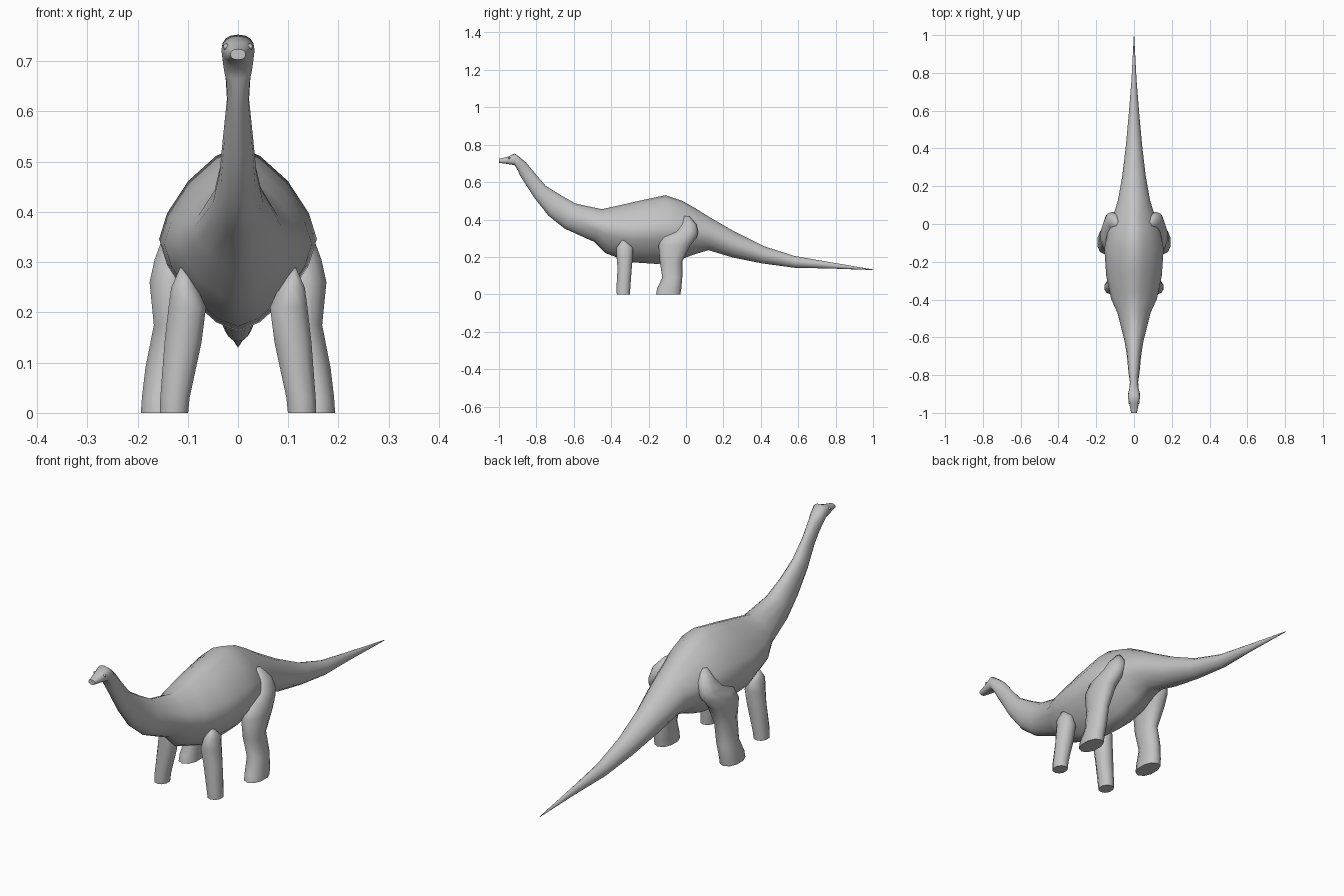
import bpy, bmesh, math
from mathutils import Vector

if "Cube" in bpy.data.objects:
    bpy.data.objects.remove(bpy.data.objects["Cube"], do_unlink=True)

# One plain grey skin
skin = bpy.data.materials.new("grey skin")
skin.use_nodes = True
colour = (0.55, 0.55, 0.55, 1)
skin.diffuse_color = colour
skin.node_tree.nodes["Principled BSDF"].inputs["Base Color"].default_value = colour


def oval(centre, up, side, roundness, sides):
    """Closed superellipse ring; low roundness gives a diamond section."""
    def bend(value):
        return math.copysign(abs(value) ** (2 / roundness), value)
    ring = []
    for i in range(sides):
        angle = math.tau * i / sides
        ring.append(centre + up * bend(math.cos(angle)) + side * bend(math.sin(angle)))
    return ring


def loft(name, rings, crease):
    """Skin a list of rings, cap both ends and shade smooth."""
    bm = bmesh.new()
    loops = [[bm.verts.new(point) for point in ring] for ring in rings]
    for low, high in zip(loops, loops[1:]):
        for i in range(len(low)):
            j = (i + 1) % len(low)
            bm.faces.new((low[i], low[j], high[j], high[i]))
    bm.faces.new(loops[0])
    bm.faces.new(loops[-1])
    bmesh.ops.recalc_face_normals(bm, faces=bm.faces)
    mesh = bpy.data.meshes.new(name)
    bm.to_mesh(mesh)
    bm.free()
    mesh.materials.append(skin)
    mesh.shade_smooth()
    mesh.set_sharp_from_angle(angle=math.radians(crease))
    obj = bpy.data.objects.new(name, mesh)
    bpy.context.collection.objects.link(obj)
    return obj


# Body sections: upper y, upper z, lower y, lower z, half width
head = [
    (-1, .724, -1, .703, .015),
    (-.95, .737, -.955, .697, .025),
    (-.915, .753, -.915, .69, .033),
    (-.885, .73, -.9, .665, .03),
]
neck = [
    (-.855, .705, -.89, .64, .025),
    (-.81, .65, -.865, .6, .022),
    (-.75, .58, -.81, .515, .03),
    (-.67, .53, -.735, .42, .037),
    (-.59, .485, -.65, .352, .05),
]
trunk = [
    (-.45, .455, -.49, .28, .088),
    (-.36, .475, -.43, .22, .122),
    (-.25, .5, -.3, .172, .147),
    (-.11, .53, -.15, .162, .157),
    (-.02, .5, -.05, .178, .138),
    (.05, .46, .04, .212, .11),
]
tail = [
    (.13, .41, .12, .236, .085),
    (.26, .335, .25, .197, .062),
    (.42, .256, .41, .165, .043),
    (.58, .205, .58, .142, .028),
    (.77, .172, .77, .138, .013),
    (1, .133, 1, .13, .001),
]
rings = []
for sections, roundness in ((head, 2.4), (neck, 2), (trunk, 1.5), (tail, 1.8)):
    for upper_y, upper_z, lower_y, lower_z, half_width in sections:
        top = Vector((0, upper_y, upper_z))
        bottom = Vector((0, lower_y, lower_z))
        rings.append(oval((top + bottom) / 2, (top - bottom) / 2,
                          Vector((half_width, 0, 0)), roundness, 16))
loft("body_with_neck_and_tail", rings, 65)

# Leg sections: height, front y, back y, inner x, outer x
front_leg = [
    (0, -.37, -.3, .098, .157),
    (.03, -.372, -.298, .095, .156),
    (.14, -.366, -.29, .071, .148),
    (.21, -.372, -.283, .062, .14),
    (.25, -.372, -.283, .08, .134),
    (.29, -.342, -.33, .105, .115),
]
rear_leg = [
    (0, -.16, -.03, .118, .195),
    (.03, -.155, -.025, .118, .193),
    (.09, -.127, -.02, .11, .186),
    (.175, -.14, -.02, .1, .169),
    (.26, -.147, .022, .09, .178),
    (.305, -.13, .058, .08, .168),
    (.335, -.06, .065, .075, .157),
    (.375, -.025, .055, .07, .14),
    (.418, -.01, .018, .085, .1),
]


def leg(name, sections, side):
    rings = []
    for z, front, back, inner, outer in sections:
        centre = Vector((side * (inner + outer) / 2, (front + back) / 2, z))
        rings.append(oval(centre, Vector((0, (back - front) / 2, 0)),
                          Vector(((outer - inner) / 2, 0, 0)), 2.2, 10))
    loft(name, rings, 65)


for label, side in (("left", 1), ("right", -1)):
    leg("front_leg_" + label, front_leg, side)
    leg("rear_leg_" + label, rear_leg, side)

    # Small eye bump on the side of the head
    bpy.ops.mesh.primitive_uv_sphere_add(segments=10, ring_count=6, radius=.006,
                                         location=(side * .024, -.945, .729))
    eye = bpy.context.object
    eye.name = "eye_" + label
    eye.data.materials.append(skin)
    eye.data.shade_smooth()
